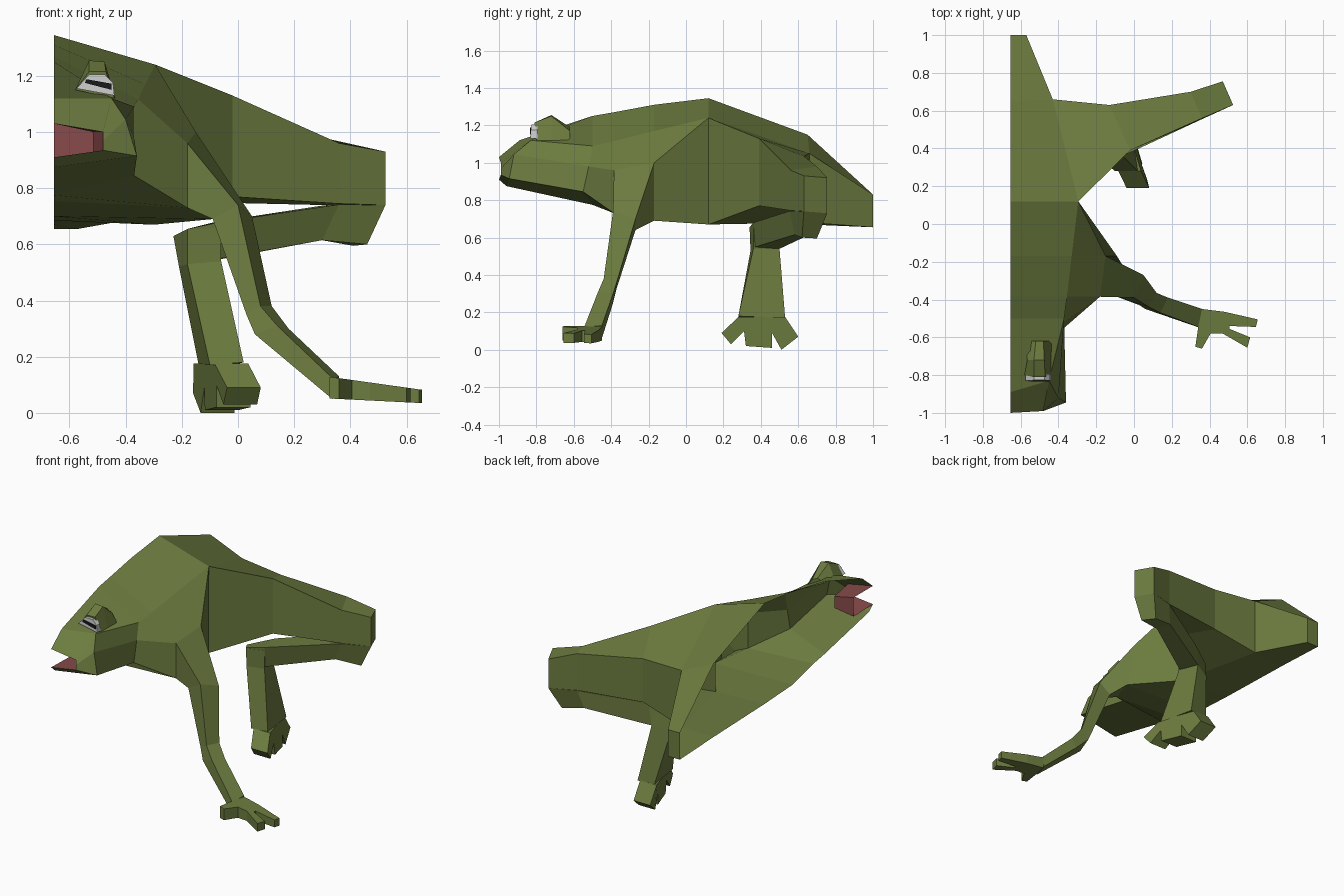
import bpy, bmesh

CUT = -0.655  # the model is one half, open along this plane


def material(name, rgb):
    m = bpy.data.materials.new(name)
    m.diffuse_color = (*rgb, 1)
    return m


GREEN = material("olive", (0.15, 0.20, 0.05))
PINK = material("mouth_pink", (0.25, 0.07, 0.07))
WHITE = material("eye_white", (0.8, 0.8, 0.8))
BLACK = material("pupil_black", (0.01, 0.01, 0.01))


def finish(name, bm, mat):
    bmesh.ops.remove_doubles(bm, verts=bm.verts[:], dist=0.0005)
    bmesh.ops.recalc_face_normals(bm, faces=bm.faces[:])
    me = bpy.data.meshes.new(name)
    bm.to_mesh(me)
    bm.free()
    me.materials.append(mat)
    ob = bpy.data.objects.new(name, me)
    bpy.context.collection.objects.link(ob)
    return ob


def loft(name, rows, mat=GREEN, closed=True, skip=(), caps=(False, False)):
    """Skin a series of cross-sections; skip holds (row, band) openings."""
    bm = bmesh.new()
    vs = [[bm.verts.new(p) for p in r] for r in rows]
    n = len(rows[0])
    for i in range(len(rows) - 1):
        for j in range(n if closed else n - 1):
            if (i, j) not in skip:
                k = (j + 1) % n
                bm.faces.new((vs[i][j], vs[i][k], vs[i + 1][k], vs[i + 1][j]))
    for cap, row in zip(caps, (vs[0], vs[-1])):
        if cap:
            bm.faces.new(row)
    return finish(name, bm, mat)


def slab(name, outline, low, high, mat=GREEN):
    """Extrude a flat outline between two mapped surfaces."""
    return loft(name, [[low(*p) for p in outline], [high(*p) for p in outline]],
                mat, caps=(True, True))


# Body and head: spine, ridge, shoulder, lower edge, belly
body_rows = [
    [(CUT, 1, .83), (-.57, 1, .83), (-.57, 1, .83), (-.57, 1, .655), (CUT, 1, .655)],
    [(CUT, .65, 1.15), (-.43, .66, 1.05), (-.43, .66, 1.05), (-.43, .66, .68), (CUT, .65, .67)],
    [(CUT, .12, 1.345), (-.295, .12, 1.24), (-.295, .12, 1.24), (-.30, .12, .67), (CUT, .12, .685)],
    [(CUT, -.17, 1.31), (-.33, -.17, 1.17), (-.15, -.17, 1.0), (-.09, -.17, .69), (CUT, -.17, .70)],
    [(CUT, -.385, 1.27), (-.355, -.385, 1.116), (-.18, -.385, .96), (-.18, -.385, .73), (CUT, -.385, .755)],
    [(CUT, -.50, 1.25), (-.37, -.50, 1.09), (-.37, -.52, .98), (-.37, -.55, .845), (CUT, -.50, .775)],
    [(CUT, -.89, 1.12), (-.45, -.83, 1.12), (-.40, -.92, 1.045), (-.36, -.945, .915), (CUT, -.96, .875)],
    [(CUT, -1, 1.03), (-.48, -.99, 1.0), (-.48, -.99, .97), (-.48, -.99, .935), (CUT, -1, .91)],
]
loft("body", body_rows, closed=False, skip={(1, 2), (3, 2)}, caps=(True, False))

# Mouth pocket
loft("mouth", [
    [(CUT, -1, 1.03), (-.48, -.99, 1.0), (-.48, -.99, .935), (CUT, -1, .91)],
    [(CUT, -.80, 1.03), (-.515, -.80, 1.0), (-.515, -.80, .925), (CUT, -.80, .905)],
], PINK, closed=False, caps=(False, True))

# Eye hump, white and pupil
loft("eyelid", [
    [(-.58, -.80, 1.15), (-.53, -.81, 1.215), (-.47, -.81, 1.215), (-.44, -.80, 1.12)],
    [(-.565, -.72, 1.18), (-.53, -.72, 1.255), (-.475, -.72, 1.25), (-.44, -.72, 1.12)],
    [(-.57, -.62, 1.17), (-.52, -.62, 1.19), (-.48, -.62, 1.17), (-.43, -.62, 1.10)],
], caps=(True, True))
eye = [(-.575, 1.155), (-.53, 1.205), (-.475, 1.205), (-.445, 1.175), (-.44, 1.13)]
slab("eye_white", eye, lambda x, z: (x, -.795, z), lambda x, z: (x, -.90 + .07 * z / 1.15, z), WHITE)
pupil = [(-.545, 1.175), (-.54, 1.188), (-.45, 1.172), (-.45, 1.15)]
slab("pupil", pupil, lambda x, z: (x, -.80, z), lambda x, z: (x, -.835, z), BLACK)

# Hind thigh: front top, front bottom, rear bottom, rear top
loft("hind_thigh", [
    [(-.295, .12, 1.24), (-.30, .12, .67), (-.43, .66, .68), (-.43, .66, 1.05)],
    [(-.02, .39, 1.13), (-.02, .39, .77), (-.13, .63, .75), (-.13, .63, 1.035)],
    [(.36, .56, .96), (.36, .555, .745), (.30, .70, .74), (.30, .70, .98)],
    [(.525, .63, .93), (.525, .63, .74), (.47, .755, .73), (.47, .755, .92)],
], caps=(False, True))

# Hind shank folding back under the thigh
loft("hind_shank", [
    [(.525, .63, .74), (.46, .62, .60), (.41, .70, .595), (.47, .755, .73)],
    [(.36, .555, .742), (.30, .58, .615), (.27, .67, .62), (.30, .70, .738)],
    [(-.06, .36, .68), (-.06, .37, .55), (-.10, .50, .54), (-.08, .50, .68)],
    [(-.18, .34, .655), (-.18, .35, .53), (-.21, .45, .52), (-.23, .42, .63)],
], caps=(True, True))

# Hind lower leg
loft("hind_lower_leg", [
    [(-.23, .42, .63), (-.18, .34, .65), (-.06, .36, .66), (-.08, .50, .64)],
    [(-.21, .45, .52), (-.18, .345, .53), (-.06, .36, .54), (-.10, .50, .54)],
    [(-.14, .53, .17), (-.10, .28, .17), (.02, .28, .18), (-.02, .53, .17)],
], caps=(True, True))

# Hind foot with three toes, outline in y and z
foot = [(.28, .175), (.19, .09), (.24, .03), (.31, .10), (.32, .02), (.46, .01),
        (.46, .09), (.51, .0), (.60, .07), (.53, .175)]
slab("hind_foot", foot,
     lambda y, z: (.06 - .3 * y - .2 * max(0, z - .08) - .04, y, z),
     lambda y, z: (.06 - .3 * y - .2 * max(0, z - .08) + .08, y, z))

# Front leg: front top, rear top, rear bottom, front bottom
loft("front_leg", [
    [(-.18, -.385, .96), (-.15, -.17, 1.0), (-.09, -.17, .69), (-.18, -.385, .73)],
    [(.0, -.39, .74), (.05, -.27, .70), (-.03, -.27, .64), (-.09, -.385, .69)],
    [(.08, -.44, .38), (.12, -.365, .38), (.06, -.37, .33), (.03, -.43, .35)],
    [(.14, -.47, .31), (.18, -.39, .30), (.14, -.39, .25), (.06, -.45, .28)],
    [(.34, -.545, .12), (.36, -.45, .13), (.355, -.45, .06), (.335, -.545, .05)],
], caps=(False, True))

# Front hand with three fingers, outline in x and y
hand = [(.34, -.545), (.325, -.65), (.36, -.66), (.405, -.58), (.47, -.58), (.60, -.655),
        (.615, -.60), (.505, -.555), (.505, -.54), (.645, -.545), (.655, -.505),
        (.48, -.465), (.36, -.45)]
slab("front_hand", hand,
     lambda x, y: (x, y, .05 - .05 * (x - .35)),
     lambda x, y: (x, y, .125 - .14 * (x - .35)))
